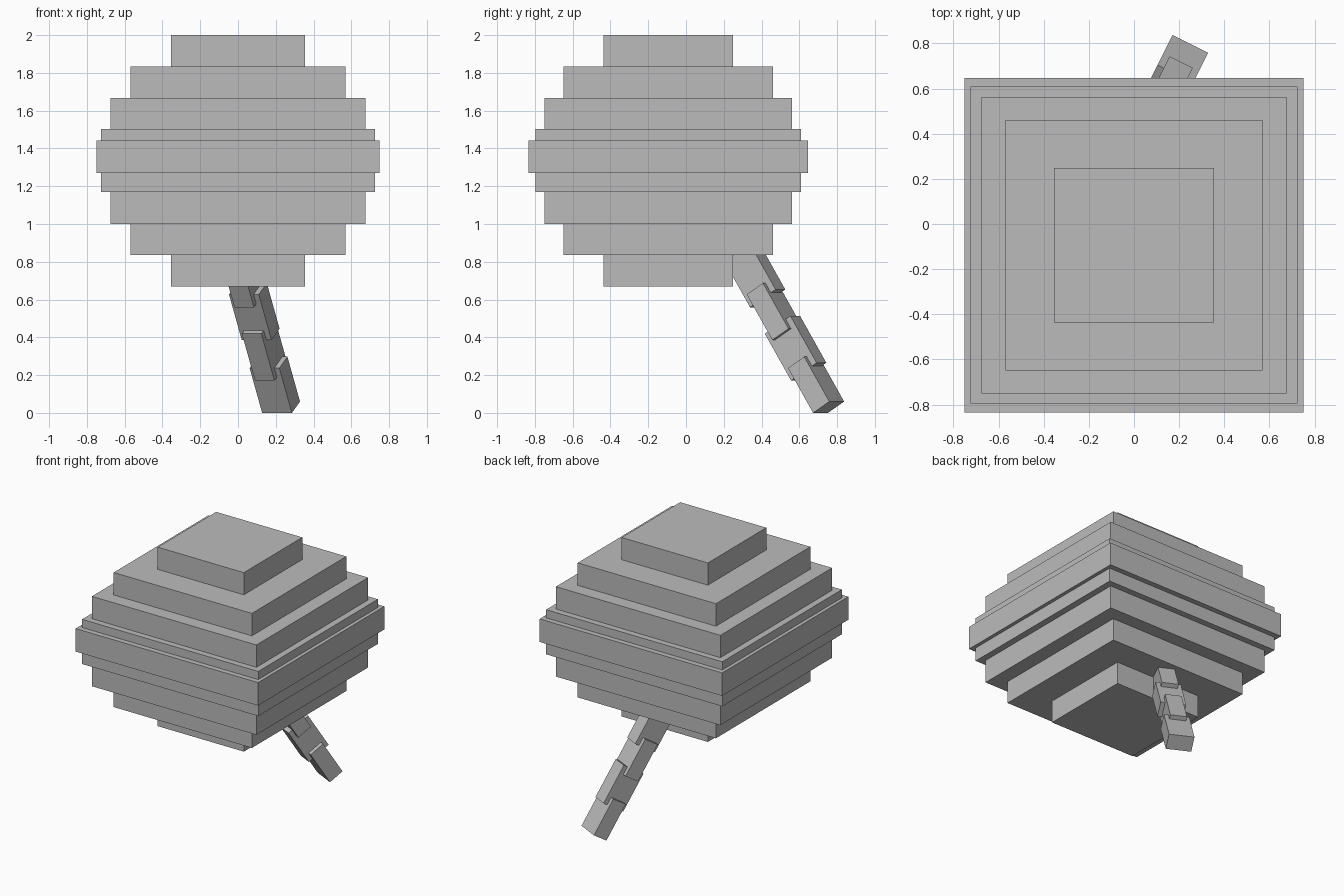
import bpy
from mathutils import Matrix, Vector

if "Cube" in bpy.data.objects:
    bpy.data.objects.remove(bpy.data.objects["Cube"])

grey = bpy.data.materials.new("plain grey")
grey.diffuse_color = (0.5, 0.5, 0.5, 1)
grey.use_nodes = True
grey.node_tree.nodes["Principled BSDF"].inputs["Base Color"].default_value = grey.diffuse_color


def box(name, size, matrix):
    """Box with the given full size, placed by a matrix."""
    x, y, z = (s / 2 for s in size)
    verts = [matrix @ Vector((a, b, c)) for c in (-z, z)
             for a, b in ((-x, -y), (x, -y), (x, y), (-x, y))]
    faces = [(3, 2, 1, 0), (4, 5, 6, 7)]
    faces += [(i, (i + 1) % 4, (i + 1) % 4 + 4, i + 4) for i in range(4)]
    mesh = bpy.data.meshes.new(name)
    mesh.from_pydata(verts, [], faces)
    mesh.materials.append(grey)
    obj = bpy.data.objects.new(name, mesh)
    bpy.context.collection.objects.link(obj)


# Stepped ball: nested blocks, each wider and shorter than the last
# (half width, half depth, bottom, top)
layers = [
    (0.354, 0.343, 0.67, 2.0),
    (0.568, 0.554, 0.835, 1.835),
    (0.676, 0.656, 1.0, 1.668),
    (0.724, 0.702, 1.17, 1.502),
    (0.75, 0.741, 1.27, 1.441),
]
for i, (hx, hy, low, high) in enumerate(layers):
    box(f"ball_layer_{i + 1}", (2 * hx, 2 * hy, high - low),
        Matrix.Translation((0, -0.094, (low + high) / 2)))

# Slanted chain: overlapping links, alternately turned by a quarter
axis = Vector((-0.28, -0.56, 1)).normalized()
wide = Vector((2, -1, 0)).normalized()
deep = axis.cross(wide)
frame = Matrix((wide, deep, axis)).transposed().to_4x4()
foot = Vector((0.228, 0.755, 0.03))
spans = [(0, 0.28), (0.222, 0.515), (0.455, 0.74), (0.68, 0.965)]
for i, (start, end) in enumerate(spans):
    size = (0.176, 0.113) if i % 2 == 0 else (0.115, 0.178)
    centre = foot + axis * (start + end) / 2
    box(f"chain_link_{i + 1}", (*size, end - start),
        Matrix.Translation(centre) @ frame)
